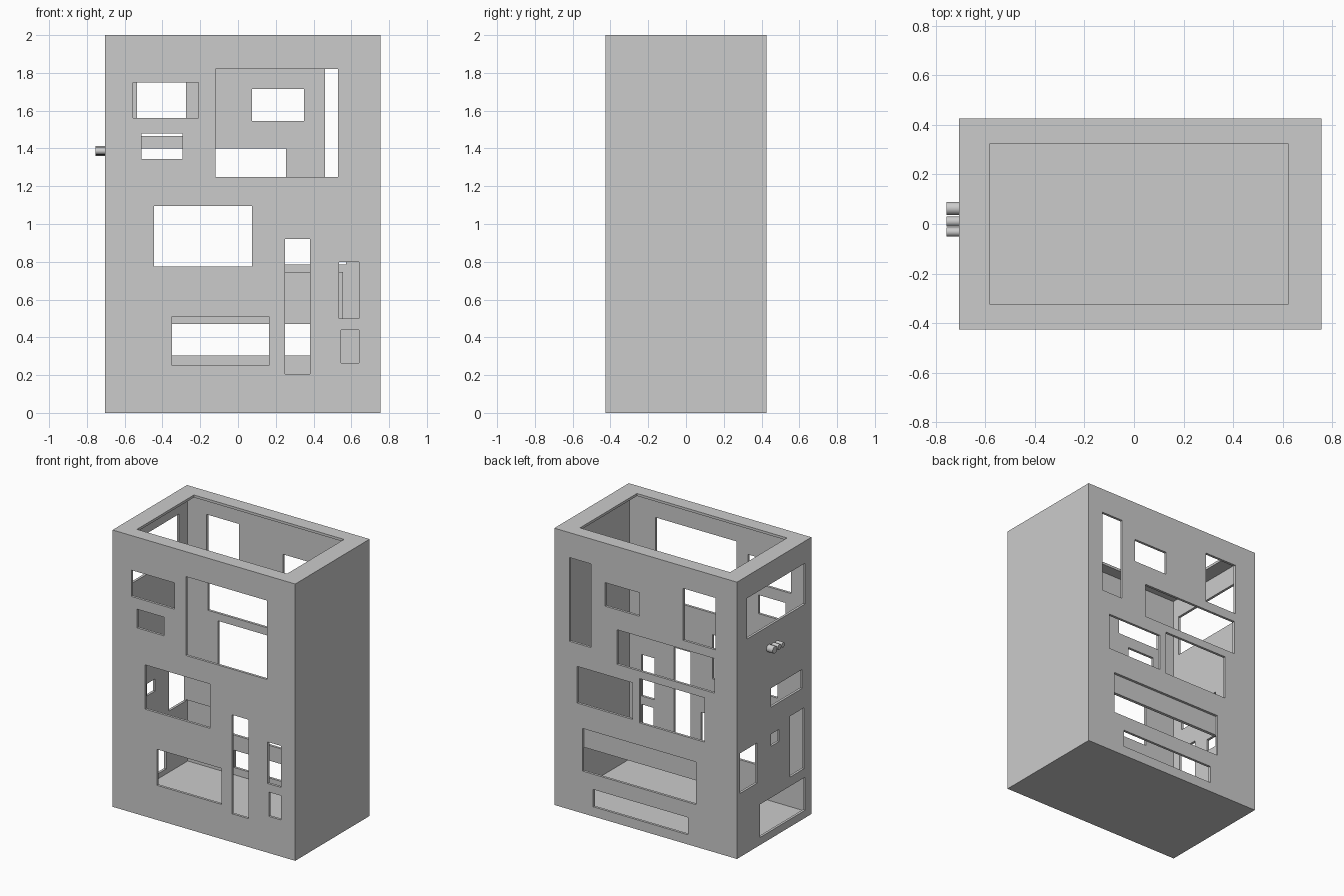
import bpy
from math import pi

if "Cube" in bpy.data.objects:
    bpy.data.objects.remove(bpy.data.objects["Cube"], do_unlink=True)

grey = bpy.data.materials.new("light grey")
grey.use_nodes = True
grey.diffuse_color = (0.6, 0.6, 0.6, 1)
grey.node_tree.nodes["Principled BSDF"].inputs["Base Color"].default_value = (0.6, 0.6, 0.6, 1)


def box(name, x, y, z):
    """Box from its (low, high) range along each axis."""
    bpy.ops.mesh.primitive_cube_add(size=1)
    ob = bpy.context.object
    ob.name = name
    ranges = (x, y, z)
    for v in ob.data.vertices:
        v.co = [r[0] if c < 0 else r[1] for r, c in zip(ranges, v.co)]
    ob.data.materials.append(grey)
    return ob


def cut(target, cutters):
    """Subtract the cutters from the target, then discard them."""
    for c in cutters:
        c.hide_render = True
        mod = target.modifiers.new("cut", "BOOLEAN")
        mod.operation, mod.object, mod.solver = "DIFFERENCE", c, "EXACT"
    graph = bpy.context.evaluated_depsgraph_get()
    mesh = bpy.data.meshes.new_from_object(target.evaluated_get(graph))
    target.modifiers.clear()
    target.data = mesh
    for c in cutters:
        bpy.data.objects.remove(c, do_unlink=True)


X0, X1, Y, TOP, WALL = -0.705, 0.755, 0.425, 2.0, 0.018

# Window openings: (low, high) along the wall, then (low, high) in height
front_windows = [
    (-0.555, -0.21, 1.56, 1.75), (-0.51, -0.295, 1.345, 1.48),
    (-0.12, 0.53, 1.25, 1.82), (-0.445, 0.075, 0.775, 1.095),
    (-0.35, 0.165, 0.25, 0.51), (0.25, 0.38, 0.205, 0.92),
    (0.535, 0.64, 0.5, 0.8), (0.545, 0.64, 0.265, 0.44),
]
back_windows = [
    (0.46, 0.635, 1.215, 1.82), (0.075, 0.35, 1.545, 1.715),
    (-0.535, -0.275, 1.465, 1.84), (-0.525, 0.255, 1.15, 1.4),
    (0.13, 0.572, 0.785, 1.05), (-0.445, 0.075, 0.775, 1.095),
    (-0.378, 0.53, 0.305, 0.613), (-0.315, 0.444, 0.07, 0.195),
]
side_windows = [
    (-0.354, 0.31, 1.545, 1.84), (-0.32, 0.036, 0.948, 1.085),
    (-0.056, 0.036, 0.665, 0.753), (-0.342, -0.182, 0.36, 0.8),
    (0.196, 0.39, 0.46, 0.75), (-0.354, 0.162, 0.055, 0.294),
]

# Hollow casing with an open top framed by a flat rim
casing = box("casing", (X0, X1), (-Y, Y), (0, TOP))
cut(casing, [box("cavity", (X0 + WALL, X1 - WALL), (-Y + WALL, Y - WALL), (WALL, TOP - WALL))])
cutters = [box("top_opening", (-0.58, 0.62), (-0.325, 0.325), (TOP - 0.05, TOP + 0.05))]
for sign, windows in ((-1, front_windows), (1, back_windows)):
    span = sorted((sign * (Y - 0.05), sign * (Y + 0.05)))
    cutters += [box("window_cut", (a, b), span, (c, d)) for a, b, c, d in windows]
cutters += [box("window_cut", (X0 - 0.05, X0 + 0.05), (a, b), (c, d)) for a, b, c, d in side_windows]
cut(casing, cutters)

# Strip behind the back wall
box("inner_back_strip", (X0 + WALL, 0.555), (0.385, Y - WALL), (0.47, 0.745))

# Three small round studs on the side wall
for i, (y, radius) in enumerate(((0.063, 0.026), (0.01, 0.02), (-0.032, 0.018))):
    bpy.ops.mesh.primitive_cylinder_add(vertices=24, radius=radius, depth=0.06,
                                        location=(X0 - 0.02, y, 1.386), rotation=(0, pi / 2, 0))
    stud = bpy.context.object
    stud.name = f"side_stud_{i + 1}"
    stud.data.materials.append(grey)
    bpy.ops.object.shade_smooth_by_angle()
